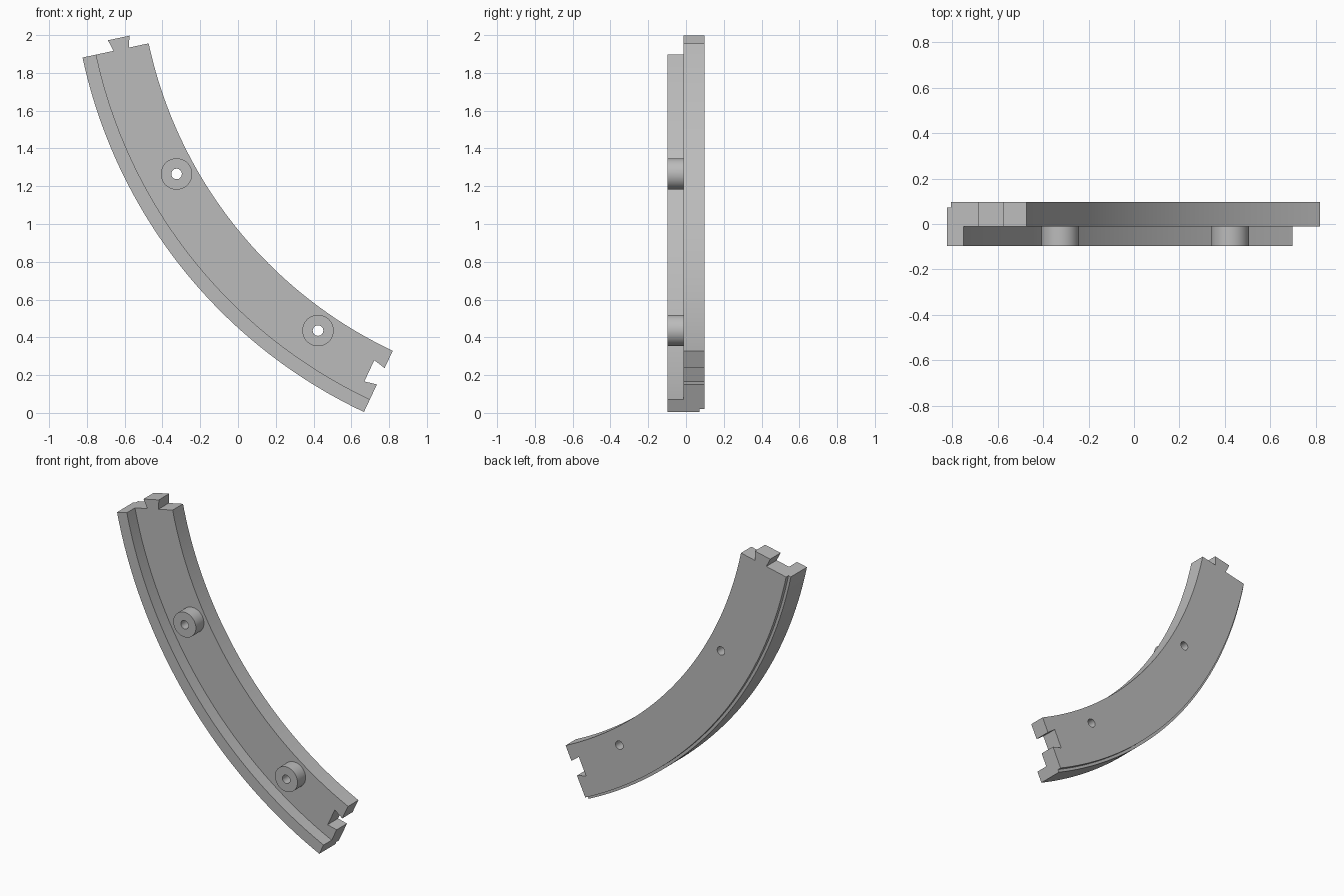
import bpy, bmesh, math
from mathutils import Vector

cube = bpy.data.objects.get("Cube")
if cube:
    bpy.data.objects.remove(cube, do_unlink=True)

# Arc centre, end angles and levels
CX, CZ = 1.816, 2.447
START, END = math.radians(12.1), math.radians(64.8)
INNER, OUTER = 2.341, 2.699
FRONT, FLOOR, STEP, BACK = -0.097, -0.012, 0.072, 0.097
JOINT_R = 2.49

grey = bpy.data.materials.new("plain grey")
grey.use_nodes = True
grey.diffuse_color = (0.5, 0.5, 0.5, 1)
grey.node_tree.nodes["Principled BSDF"].inputs["Base Color"].default_value = (0.5, 0.5, 0.5, 1)


def arc_point(r, angle, y, along=0.0):
    """Point at radius r, shifted along the tangent at the given angle."""
    c, s = math.cos(angle), math.sin(angle)
    return Vector((CX - r * c + along * s, y, CZ - r * s - along * c))


def loft(name, rings):
    """Closed solid through a list of equal-length rings."""
    bm = bmesh.new()
    rows = [[bm.verts.new(p) for p in ring] for ring in rings]
    n = len(rows[0])
    for a, b in zip(rows, rows[1:]):
        for i in range(n):
            j = (i + 1) % n
            bm.faces.new((a[i], a[j], b[j], b[i]))
    bm.faces.new(rows[0])
    bm.faces.new(rows[-1][::-1])
    bmesh.ops.recalc_face_normals(bm, faces=bm.faces)
    mesh = bpy.data.meshes.new(name)
    bm.to_mesh(mesh)
    bm.free()
    mesh.materials.append(grey)
    obj = bpy.data.objects.new(name, mesh)
    bpy.context.collection.objects.link(obj)
    return obj


def dovetail(name, angle, neck, head, root, tip, y0, y1):
    """Flared key; root lies inside the material at neck width when overlapping."""
    outline = [(-neck, root), (-neck, 0), (-head, tip), (head, tip), (neck, 0), (neck, root)]
    return loft(name, [[arc_point(JOINT_R + w, angle, y, t) for w, t in outline]
                       for y in (y0, y1)])


def disc(name, angle, radius, y0, y1, sides=48):
    centre = arc_point(2.446, angle, 0)
    return loft(name, [[centre + Vector((radius * math.cos(k * math.tau / sides), y,
                                         radius * math.sin(k * math.tau / sides)))
                        for k in range(sides)] for y in (y0, y1)])


def combine(target, tool, operation):
    mod = target.modifiers.new(tool.name, "BOOLEAN")
    mod.operation, mod.solver, mod.object = operation, "EXACT", tool
    bpy.context.view_layer.objects.active = target
    bpy.ops.object.modifier_apply(modifier=mod.name)
    bpy.data.objects.remove(tool, do_unlink=True)


# Curved plate with a raised outer lip and a rebate on its back edge
section = [(INNER, BACK), (OUTER - 0.018, BACK), (OUTER - 0.018, STEP), (OUTER, STEP),
           (OUTER, FRONT), (OUTER - 0.074, FRONT), (OUTER - 0.074, FLOOR), (INNER, FLOOR)]
SEGMENTS = 64
rail = loft("curved_rail", [[arc_point(r, START + (END - START) * k / SEGMENTS, y)
                             for r, y in section] for k in range(SEGMENTS + 1)])

# Dovetail tab on the upper end, matching slot in the lower end
combine(rail, dovetail("tab", START, 0.042, 0.058, 0.02, -0.061, FLOOR, BACK), "UNION")
combine(rail, dovetail("slot", END, 0.048, 0.062, 0.03, -0.067, -0.2, 0.2), "DIFFERENCE")

# Screw bosses with through holes
for a in (28.9, 55.3):
    angle = math.radians(a)
    combine(rail, disc("boss", angle, 0.083, FRONT, FLOOR + 0.03), "UNION")
    combine(rail, disc("hole", angle, 0.028, -0.2, 0.2, 32), "DIFFERENCE")

bpy.ops.object.select_all(action="DESELECT")
rail.select_set(True)
bpy.context.view_layer.objects.active = rail
bpy.ops.object.shade_smooth_by_angle(angle=math.radians(30))
